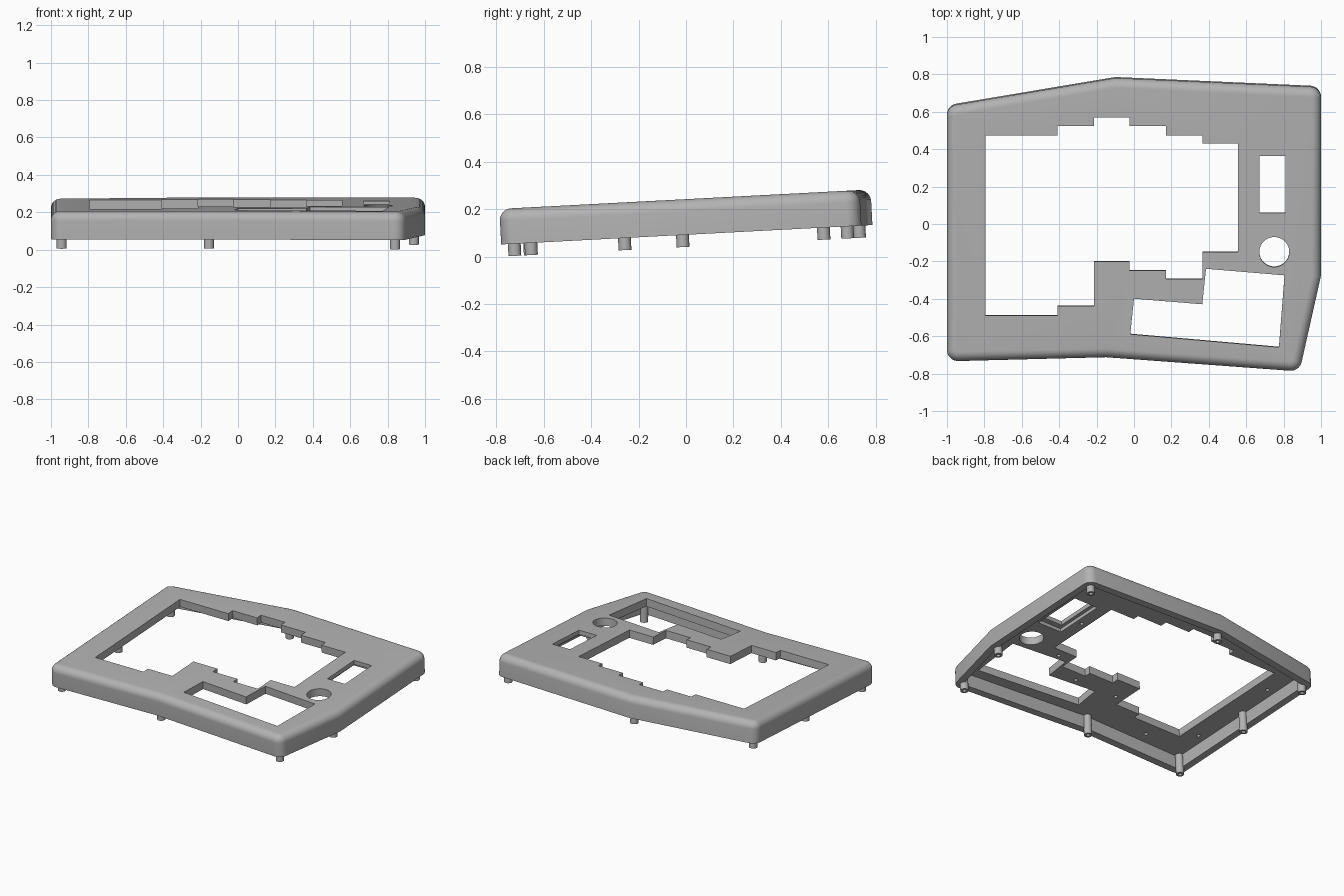
import bpy, bmesh, math
from mathutils import Vector, Matrix

if "Cube" in bpy.data.objects:
    bpy.data.objects.remove(bpy.data.objects["Cube"])

HEIGHT, FILLET = 0.15, 0.05        # case height and top edge rounding
WALL, CAVITY = 0.05, 0.095         # rim width and depth of the hollow underside
SHIFT = 0.008                      # openings sit on the tilted top face
TILT = Matrix.Translation((0, 0, 0.092)) @ Matrix.Rotation(math.radians(3), 4, 'X')

grey = bpy.data.materials.new("case_grey")
grey.diffuse_color = (0.45, 0.45, 0.45, 1)
grey.use_nodes = True
grey.node_tree.nodes["Principled BSDF"].inputs["Base Color"].default_value = grey.diffuse_color


def make_object(name, bm):
    bmesh.ops.recalc_face_normals(bm, faces=bm.faces[:])
    mesh = bpy.data.meshes.new(name)
    bm.to_mesh(mesh)
    bm.free()
    mesh.materials.append(grey)
    ob = bpy.data.objects.new(name, mesh)
    bpy.context.collection.objects.link(ob)
    return ob


def loft(name, loops):
    """Closed solid through a stack of equal-length loops, capped at both ends."""
    bm = bmesh.new()
    rings = [[bm.verts.new(p) for p in loop] for loop in loops]
    n = len(rings[0])
    for a, b in zip(rings, rings[1:]):
        for i in range(n):
            bm.faces.new((a[i], a[(i + 1) % n], b[(i + 1) % n], b[i]))
    bm.faces.new(rings[0])
    bm.faces.new(rings[-1])
    return make_object(name, bm)


def prism(name, points, z0, z1):
    return loft(name, [[(x, y, z) for x, y in points] for z in (z0, z1)])


def circle(cx, cy, r, n):
    return [(cx + r * math.cos(2 * math.pi * i / n),
             cy + r * math.sin(2 * math.pi * i / n)) for i in range(n)]


def cut(target, cutter):
    mod = target.modifiers.new("cut", 'BOOLEAN')
    mod.operation, mod.solver, mod.object = 'DIFFERENCE', 'EXACT', cutter
    bpy.context.view_layer.objects.active = target
    bpy.ops.object.modifier_apply(modifier=mod.name)
    bpy.data.objects.remove(cutter, do_unlink=True)


def smooth(ob):
    bpy.ops.object.select_all(action='DESELECT')
    ob.select_set(True)
    bpy.context.view_layer.objects.active = ob
    bpy.ops.object.shade_smooth_by_angle(angle=math.radians(30))


# Case outline, counter-clockwise: x, y, corner radius
OUTLINE = [(-1, -0.73, 0.06), (-0.15, -0.708, 0), (0.885, -0.784, 0.06),
           (1, -0.27, 0), (1, 0.738, 0.06), (-0.1, 0.787, 0), (-1, 0.636, 0.06)]


def outline(inset, z):
    """Outline moved inwards, with concentric rounded corners."""
    pts, n = [], len(OUTLINE)
    for i, (x, y, r) in enumerate(OUTLINE):
        p = Vector((x, y))
        a = (p - Vector(OUTLINE[i - 1][:2])).normalized()
        b = (Vector(OUTLINE[(i + 1) % n][:2]) - p).normalized()
        na, nb = Vector((-a.y, a.x)), Vector((-b.y, b.x))
        miter = (na + nb) / (1 + na.dot(nb))
        if r == 0:
            pts.append(p + miter * inset)
            continue
        centre, rad = p + miter * r, max(r - inset, 0.004)
        turn, start = a.angle(b), math.atan2(-na.y, -na.x)
        for k in range(9):
            t = start + turn * k / 8
            pts.append(centre + rad * Vector((math.cos(t), math.sin(t))))
    return [(q.x, q.y, z) for q in pts]


# Case shell: hollow underside, rim, outer wall, rounded top edge
loops = [outline(WALL, CAVITY), outline(WALL, 0), outline(0, 0)]
for k in range(9):
    t = math.pi / 2 * k / 8
    loops.append(outline(FILLET * (1 - math.cos(t)),
                         HEIGHT - FILLET + FILLET * math.sin(t)))
case = loft("case_shell", loops)

# Openings through the top plate
key_field = [(-0.795, 0.475), (-0.41, 0.475), (-0.41, 0.525), (-0.215, 0.525),
             (-0.215, 0.57), (-0.025, 0.57), (-0.025, 0.525), (0.17, 0.525),
             (0.17, 0.475), (0.365, 0.475), (0.365, 0.43), (0.555, 0.43),
             (0.555, -0.15), (0.365, -0.15), (0.365, -0.295), (0.17, -0.295),
             (0.17, -0.25), (-0.025, -0.25), (-0.025, -0.2), (-0.215, -0.2),
             (-0.215, -0.44), (-0.41, -0.44), (-0.41, -0.49), (-0.795, -0.49)]
thumb_field = [(0, -0.4), (0.365, -0.43), (0.385, -0.24),
               (0.805, -0.275), (0.775, -0.66), (-0.02, -0.59)]
window = [(0.67, 0.06), (0.81, 0.06), (0.81, 0.365), (0.67, 0.365)]
knob_hole = circle(0.75, -0.15, 0.08, 48)
for shape in (key_field, thumb_field, window, knob_hole):
    cut(case, prism("cutter", [(x, y + SHIFT) for x, y in shape], 0.05, 0.3))

# Shallow pocket behind the window
pocket = [(0.645, 0.03), (0.835, 0.03), (0.835, 0.4), (0.645, 0.4)]
cut(case, prism("cutter", pocket, 0.05, CAVITY + 0.025))

# Blind screw holes in the underside of the plate
for x, y in [(-0.6, -0.59), (-0.89, -0.4), (-0.89, 0.3), (-0.15, -0.36),
             (0.19, -0.36), (0.47, -0.2), (0.6, 0.19), (-0.55, 0.59)]:
    cut(case, prism("cutter", circle(x, y, 0.013, 16), 0.05, CAVITY + 0.03))

case.matrix_world = TILT
smooth(case)

# Hollow feet running down from the plate past the rim
FEET = [(-0.943, -0.66), (-0.155, -0.655), (0.84, -0.725), (0.94, -0.26),
        (0.94, 0.68), (-0.1, 0.73), (-0.943, 0.58), (-0.943, -0.015)]
for x, y in FEET:
    rings = [(0.013, 0.0), (0.013, -0.051), (0.027, -0.051), (0.027, CAVITY + 0.003)]
    foot = loft("foot", [[(px, py, z) for px, py in circle(x, y, r, 24)]
                         for r, z in rings])
    foot.matrix_world = TILT
    smooth(foot)
